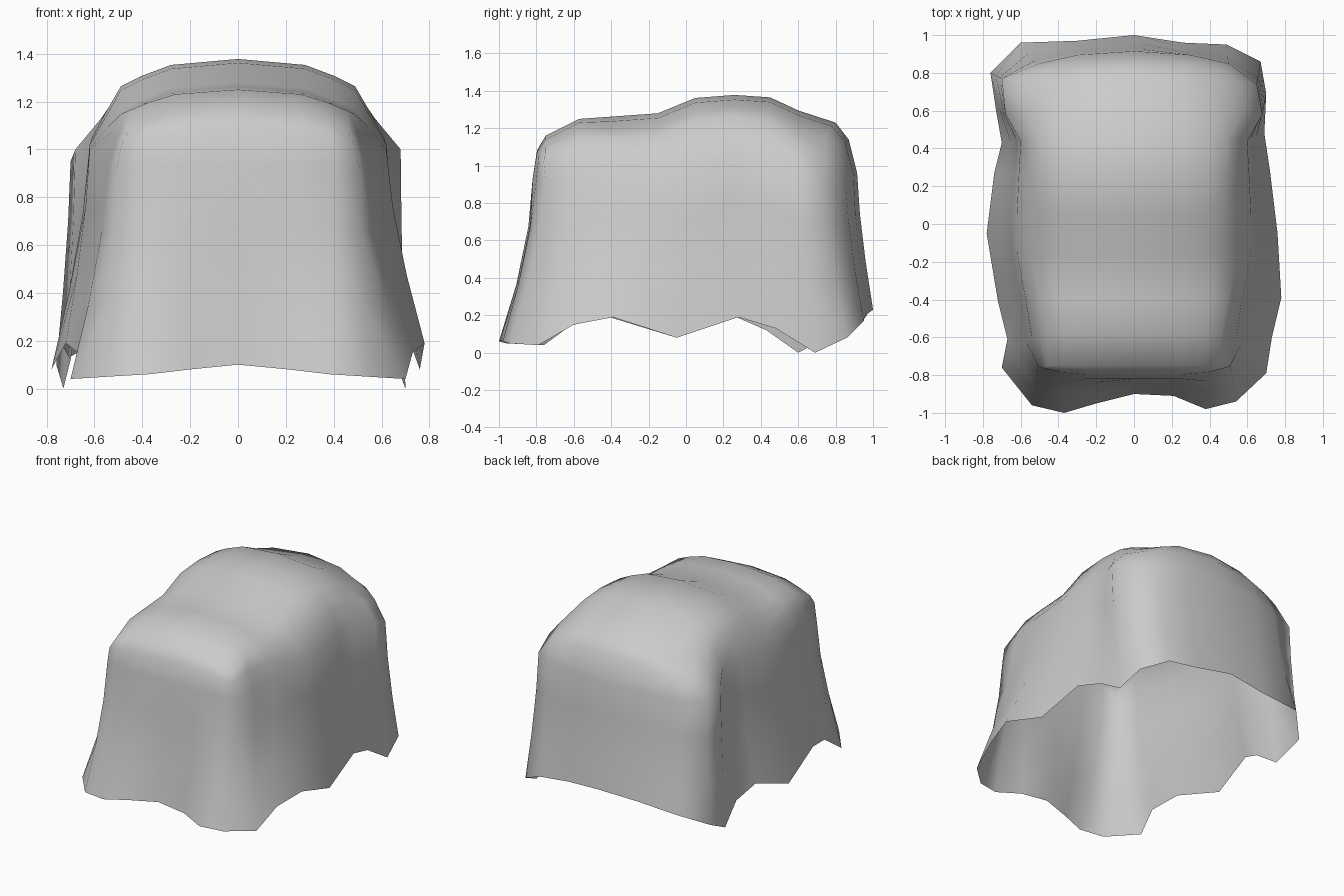
import bpy, bmesh
from mathutils import Vector

cube = bpy.data.objects.get("Cube")
if cube:
    bpy.data.objects.remove(cube, do_unlink=True)

# Material
cloth = bpy.data.materials.new("grey cloth")
cloth.use_nodes = True
grey = (0.6, 0.6, 0.6, 1)
cloth.diffuse_color = grey
cloth.node_tree.nodes["Principled BSDF"].inputs["Base Color"].default_value = grey

# Crown: centre-line profile (y, z) and sideways sections (x, drop)
crown = [(-.75, 1.16), (-.57, 1.25), (-.4, 1.262), (-.15, 1.28), (.05, 1.362),
         (.26, 1.378), (.45, 1.365), (.6, 1.295), (.8, 1.23)]
columns = [(0, 0), (.28, .025), (.4, .07), (.49, .115)]

# Shoulder line of one half: front and sides, then back to the centre
shoulder_front = [(0, -.82, .93), (.25, -.82, .93), (.4, -.8, .93), (.51, -.75, .91),
                  (.54, -.6, .93), (.57, -.42, .97), (.62, -.15, 1.0), (.62, .05, 1.02),
                  (.61, .26, 1.05), (.6, .44, 1.05), (.68, .58, 1.0)]
shoulder_back = [(.5, .85, .95), (.3, .895, .96), (0, .915, .96)]

# Scalloped hems, different on the two sides
left_hem = [(0, -.9, .1), (.21, -.91, .08), (.38, -.98, .06), (.54, -.94, .05),
            (.7, -.79, .04), (.73, -.6, .15), (.78, -.39, .19), (.76, -.05, .08),
            (.72, .28, .19), (.69, .48, .13), (.7, .69, 0), (.67, .86, .08),
            (.49, .95, .17), (.26, .96, .2), (0, 1.0, .23)]
right_hem = [(0, -.9, .1), (.2, -.95, .08), (.37, -1.0, .06), (.54, -.96, .05),
             (.7, -.76, .04), (.67, -.61, .15), (.72, -.41, .19), (.78, -.05, .08),
             (.74, .27, .19), (.7, .43, .12), (.73, .6, 0), (.76, .8, .1),
             (.6, .96, .19), (.3, .97, .21), (0, 1.0, .23)]

bm = bmesh.new()


def bridge(upper, lower):
    for i in range(len(upper) - 1):
        bm.faces.new((upper[i], lower[i], lower[i + 1], upper[i + 1]))


def half_cover(side, hem, back_corner):
    shoulder = shoulder_front + [back_corner] + shoulder_back

    def vert(x, y, z):
        return bm.verts.new((side * x, y, z))

    # Crown grid, narrower at the front and rounded at the back
    grid = []
    for i, (y, z) in enumerate(crown):
        narrow = .94 if i in (0, 1, len(crown) - 1) else 1
        bow = .25 if i == len(crown) - 1 else 0
        grid.append([vert(x * narrow, y - bow * x * x, z - drop * narrow ** 4)
                     for x, drop in columns])
    for a, b in zip(grid, grid[1:]):
        bridge(a, b)

    # Rounded edge between crown and shoulder
    border = grid[0][:-1] + [row[-1] for row in grid] + grid[-1][-2::-1]
    edge = []
    for b, s in zip(border, shoulder):
        x, y, z = (Vector((side * b.co.x, b.co.y, b.co.z)) + Vector(s)) / 2
        edge.append(vert(x, y * 1.015, z + .06 * y * y))
    rings = [border, edge]

    # Skirt flaring out towards the hem
    for t in (0, .3, .65, 1):
        ring = []
        for s, h in zip(shoulder, hem):
            x, y, _ = Vector(s).lerp(Vector(h), t ** 1.45)
            ring.append(vert(x, y, s[2] + (h[2] - s[2]) * t))
        rings.append(ring)
    for upper, lower in zip(rings, rings[1:]):
        bridge(upper, lower)


half_cover(1, left_hem, (.65, .74, .94))
half_cover(-1, right_hem, (.7, .77, .95))
bmesh.ops.remove_doubles(bm, verts=bm.verts, dist=.001)
bmesh.ops.recalc_face_normals(bm, faces=bm.faces)
top = max(bm.faces, key=lambda f: f.calc_center_median().z)
if top.normal.z < 0:
    bmesh.ops.reverse_faces(bm, faces=bm.faces)

mesh = bpy.data.meshes.new("draped_cover")
bm.to_mesh(mesh)
bm.free()
mesh.materials.append(cloth)
mesh.shade_smooth()
cover = bpy.data.objects.new("draped_cover", mesh)
bpy.context.collection.objects.link(cover)
